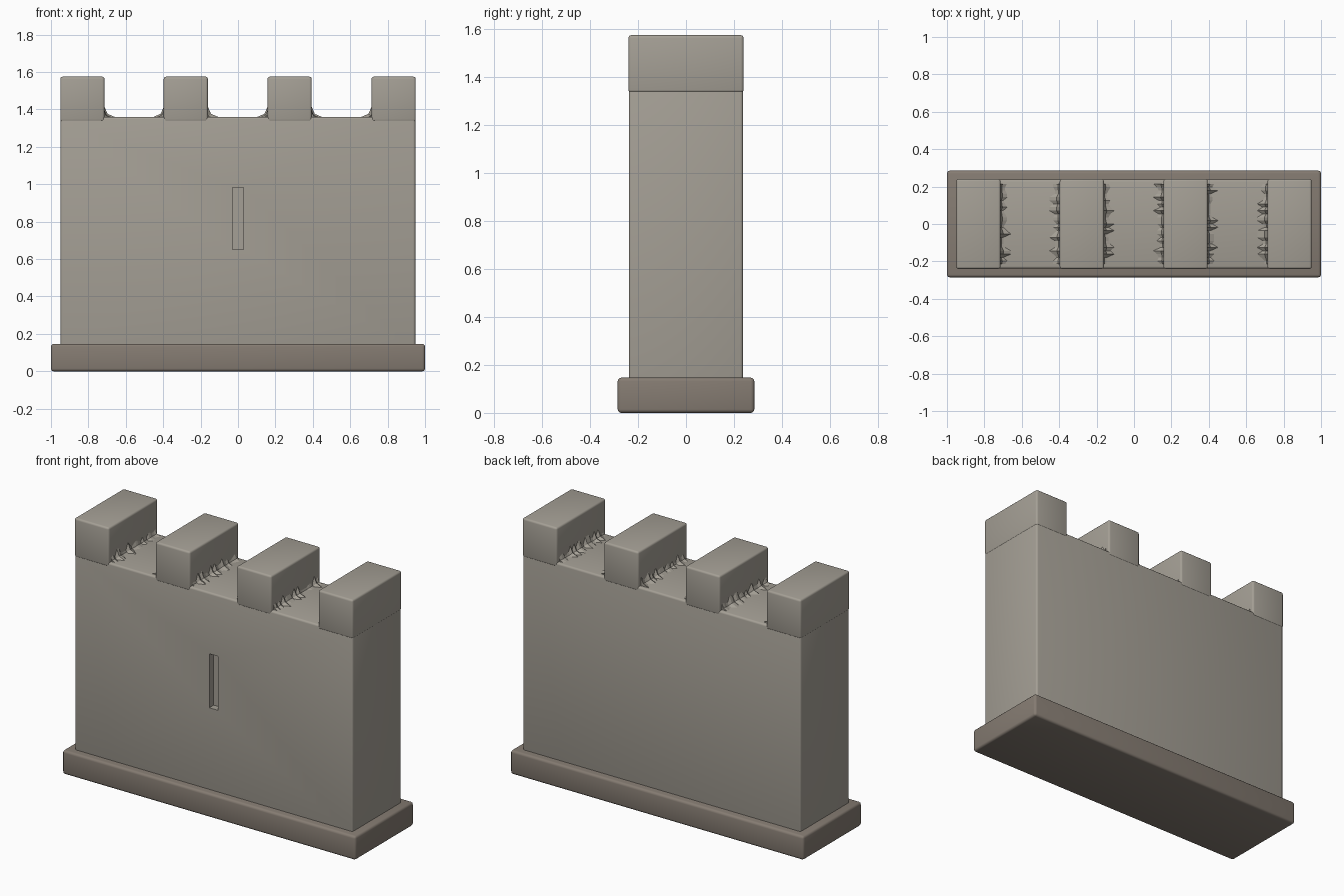
import bpy, bmesh, random
from mathutils import Vector

if "Cube" in bpy.data.objects:
    bpy.data.objects.remove(bpy.data.objects["Cube"])

random.seed(4)


def material(name, color):
    m = bpy.data.materials.new(name)
    m.diffuse_color = (*color, 1)
    m.use_nodes = True
    m.node_tree.nodes["Principled BSDF"].inputs["Base Color"].default_value = m.diffuse_color
    return m


STONE = material("wall_stone", (0.376, 0.350, 0.303))
DARK = material("plinth_stone", (0.235, 0.200, 0.168))


def finish(name, bm, mat):
    bmesh.ops.recalc_face_normals(bm, faces=bm.faces)
    me = bpy.data.meshes.new(name)
    bm.to_mesh(me)
    bm.free()
    ob = bpy.data.objects.new(name, me)
    bpy.context.collection.objects.link(ob)
    me.materials.append(mat)
    return ob


def box(name, lo, hi, mat, bevel=0.0):
    lo, hi = Vector(lo), Vector(hi)
    bm = bmesh.new()
    bmesh.ops.create_cube(bm, size=1)
    for v in bm.verts:
        v.co = (lo + hi) / 2 + v.co * (hi - lo)
    if bevel:
        bmesh.ops.bevel(bm, geom=bm.edges[:], offset=bevel, segments=3,
                        profile=0.5, affect='EDGES')
    return finish(name, bm, mat)


def smooth(ob):
    bpy.ops.object.select_all(action='DESELECT')
    ob.select_set(True)
    bpy.context.view_layer.objects.active = ob
    bpy.ops.object.shade_smooth_by_angle(angle=0.6)


# Plinth and wall body
smooth(box("plinth", (-1, -0.285, 0), (1, 0.285, 0.147), DARK, 0.015))
wall = box("wall", (-0.948, -0.238, 0.1), (0.948, 0.238, 1.36), STONE, 0.012)

# Arrow slit recessed into the front face only
cutter = box("slit_cutter", (-0.029, -0.3, 0.65), (0.029, -0.195, 0.983), STONE)
cutter.hide_render = True
cut = wall.modifiers.new("slit", 'BOOLEAN')
cut.operation, cut.solver, cut.object = 'DIFFERENCE', 'EXACT', cutter
bpy.context.view_layer.objects.active = wall
bpy.ops.object.modifier_apply(modifier="slit")
bpy.data.objects.remove(cutter)
smooth(wall)

# Four merlons
spans = [(-0.95, -0.714), (-0.397, -0.161), (0.158, 0.394), (0.714, 0.95)]
for i, (a, b) in enumerate(spans):
    smooth(box(f"merlon_{i + 1}", (a, -0.24, 1.335), (b, 0.24, 1.575), STONE, 0.012))


# Ragged stone fillets where each merlon meets the walkway
def fillet(name, x, direction):
    bm = bmesh.new()
    rings = []
    n = 24
    for k in range(n + 1):
        y = -0.215 + 0.43 * k / n
        r = random.choice((0.015, 0.025, 0.035, 0.055))
        pts = [(-0.01, -0.01), (-0.01, r), (0, r), (0.3 * r, 0.3 * r), (r, 0), (r, -0.01)]
        rings.append([bm.verts.new((x + direction * p, y, 1.36 + q)) for p, q in pts])
    for r0, r1 in zip(rings, rings[1:]):
        for j in range(6):
            bm.faces.new((r0[j], r0[(j + 1) % 6], r1[(j + 1) % 6], r1[j]))
    bm.faces.new(rings[0])
    bm.faces.new(rings[-1])
    finish(name, bm, STONE)


for i in range(3):
    fillet(f"crenel_fillet_left_{i + 1}", spans[i][1], 1)
    fillet(f"crenel_fillet_right_{i + 1}", spans[i + 1][0], -1)
